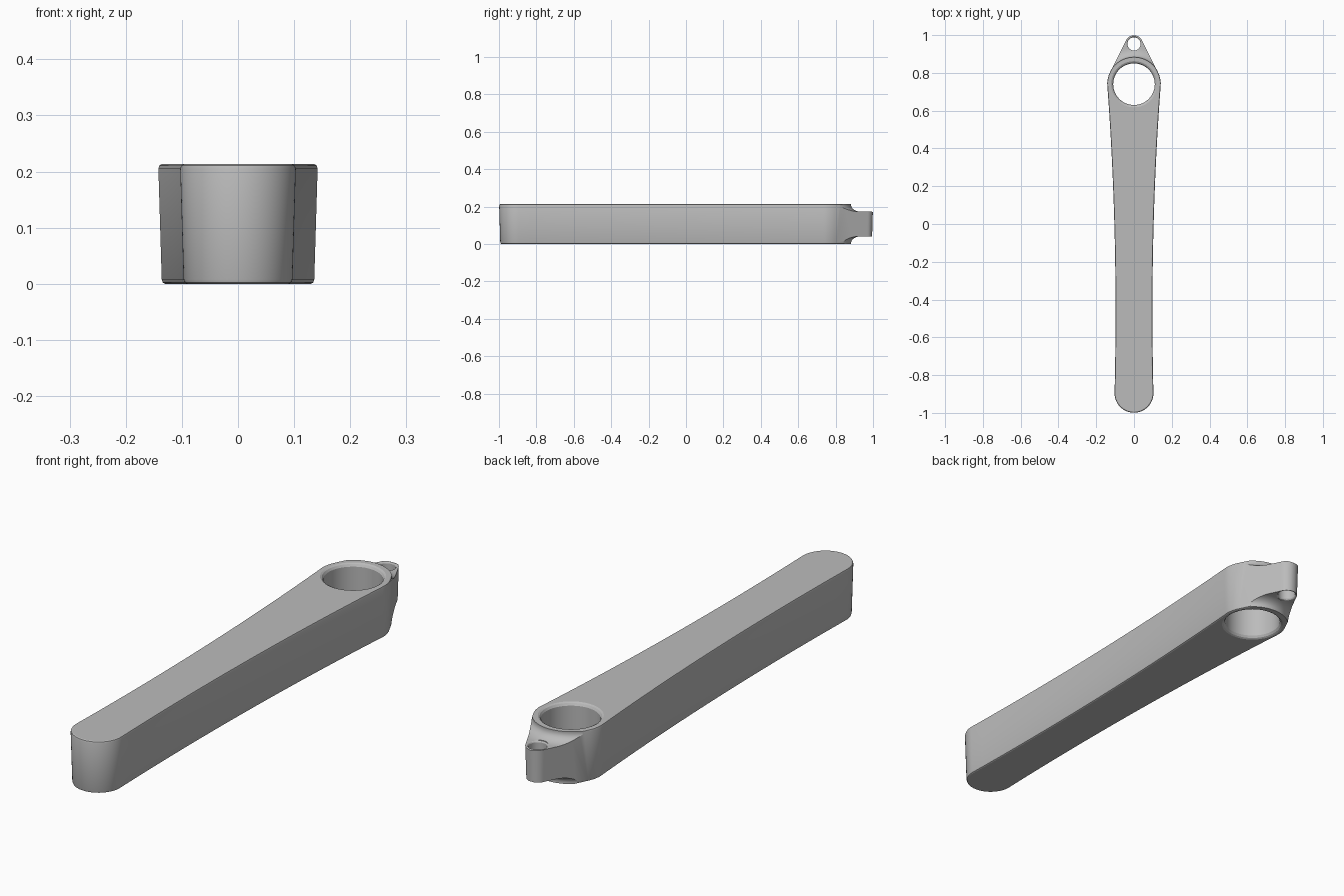
import bpy, bmesh
from math import sin, cos, pi, radians
from mathutils import Vector
from mathutils.geometry import interpolate_bezier

cube = bpy.data.objects.get("Cube")
if cube:
    bpy.data.objects.remove(cube, do_unlink=True)

HEIGHT = 0.213
HUB = Vector((0, 0.74))      # centre of the large bore
TIP = Vector((0, 0.953))     # centre of the lug hole
FOOT = Vector((0, -0.896))   # centre of the rounded front end

grey = bpy.data.materials.new("plain grey")
grey.use_nodes = True
grey.diffuse_color = (0.5, 0.5, 0.5, 1)
grey.node_tree.nodes["Principled BSDF"].inputs["Base Color"].default_value = (0.5, 0.5, 0.5, 1)


def loft(name, rings):
    """Join equal rings of points into a closed solid."""
    bm = bmesh.new()
    loops = [[bm.verts.new(p) for p in ring] for ring in rings]
    n = len(loops[0])
    for a, b in zip(loops, loops[1:]):
        for i in range(n):
            j = (i + 1) % n
            bm.faces.new((a[i], a[j], b[j], b[i]))
    bm.faces.new(loops[0][::-1])
    bm.faces.new(loops[-1])
    bmesh.ops.recalc_face_normals(bm, faces=bm.faces)
    mesh = bpy.data.meshes.new(name)
    bm.to_mesh(mesh)
    bm.free()
    mesh.materials.append(grey)
    obj = bpy.data.objects.new(name, mesh)
    bpy.context.collection.objects.link(obj)
    return obj


def arc(centre, r, start, end, steps):
    angles = [radians(start + (end - start) * i / steps) for i in range(steps + 1)]
    return [centre + Vector((r * cos(a), r * sin(a))) for a in angles]


def inset(points, d):
    """Move a closed outline inwards along its normals."""
    out = []
    for i, p in enumerate(points):
        t = (points[(i + 1) % len(points)] - points[i - 1]).normalized()
        out.append(p - Vector((t.y, -t.x)) * d)
    return out


def at_height(points, z):
    return [(p.x, p.y, z) for p in points]


# Half outline from the front end to the tip, then mirrored
side = interpolate_bezier(Vector((0.103, -0.896)), Vector((0.088, -0.3)),
                          Vector((0.105, 0.25)), Vector((0.141, 0.73)), 28)
half = arc(FOOT, 0.103, -90, -5, 14) + [p.to_2d() for p in side]
half += arc(HUB, 0.142, 2, 27, 6) + arc(TIP, 0.047, 27, 90, 10)
outline = half + [Vector((-p.x, p.y)) for p in half[-2:0:-1]]

# Arm body with draft and softened edges
levels = [(0, 0.012), (0.002, 0.008), (0.008, 0.006),
          (HEIGHT - 0.008, 0), (HEIGHT - 0.002, 0.002), (HEIGHT, 0.006)]
arm = loft("crank_arm", [at_height(inset(outline, d), z) for z, d in levels])


def hole(name, centre, r, low, high, rim):
    """Round cutter with flared ends."""
    curve = [(0, rim), (rim * 0.3, rim * 0.45), (rim, 0)]
    steps = [(low - 0.05, rim)] + [(low + z, d) for z, d in curve]
    steps += [(high - z, d) for z, d in reversed(curve)] + [(high + 0.05, rim)]
    return loft(name, [at_height(arc(centre, r + d, 0, 360, 64)[:-1], z) for z, d in steps])


def step_cutter(name, flip):
    """Concave step swept round the bore, thinning the lug."""
    profile = [(0.143, -0.05), (0.143, 0.004)]
    profile += [(0.193 - 0.05 * cos(a), 0.006 + 0.034 * sin(a))
                for a in [pi / 2 * i / 8 for i in range(9)]]
    profile += [(0.253, 0.04), (0.258, 0.042), (0.262, 0.047), (0.35, 0.047), (0.35, -0.05)]
    rings = []
    for i in range(49):
        a = radians(8 + 164 * i / 48)
        rings.append([(HUB.x + r * cos(a), HUB.y + r * sin(a), HEIGHT - z if flip else z)
                      for r, z in profile])
    return loft(name, rings)


cutters = [step_cutter("lower_step_cutter", False),
           step_cutter("upper_step_cutter", True),
           hole("bore_cutter", HUB, 0.11, 0, HEIGHT, 0.012),
           hole("lug_hole_cutter", TIP, 0.035, 0.04, HEIGHT - 0.04, 0.005)]

bpy.ops.object.select_all(action='DESELECT')
bpy.context.view_layer.objects.active = arm
arm.select_set(True)
for cutter in cutters:
    cutter.hide_render = True
    mod = arm.modifiers.new(cutter.name, 'BOOLEAN')
    mod.operation = 'DIFFERENCE'
    mod.solver = 'EXACT'
    mod.object = cutter
    bpy.ops.object.modifier_apply(modifier=mod.name)
    bpy.data.objects.remove(cutter, do_unlink=True)

bpy.ops.object.shade_smooth_by_angle(angle=radians(25))
